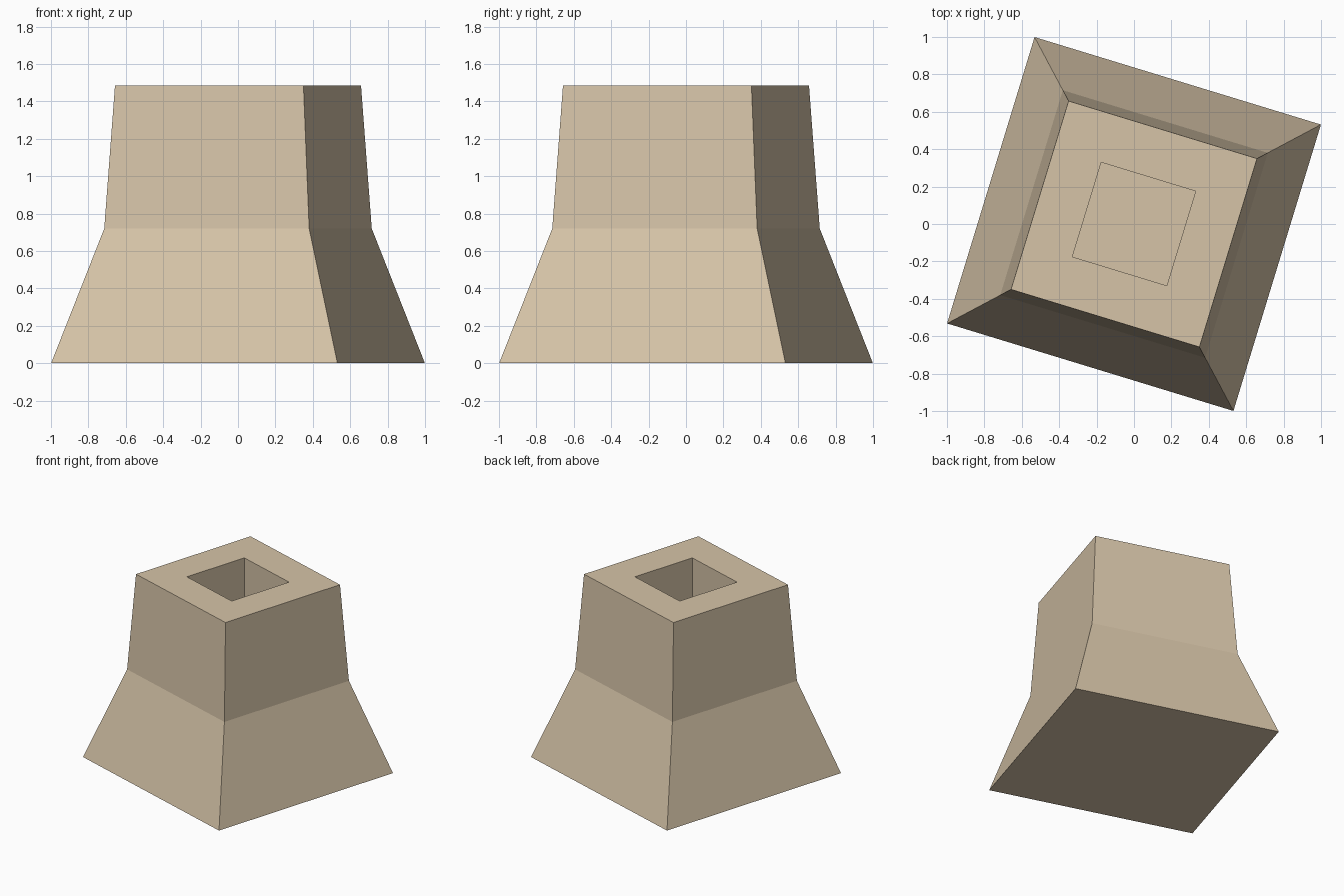
import bpy, bmesh, math

cube = bpy.data.objects.get("Cube")
if cube:
    bpy.data.objects.remove(cube, do_unlink=True)

# Sandstone material
stone = bpy.data.materials.new("sandstone")
stone.use_nodes = True
colour = (0.67, 0.55, 0.39, 1)
stone.diffuse_color = colour
stone.node_tree.nodes["Principled BSDF"].inputs["Base Color"].default_value = colour

# Square cross-sections as (corner radius, height): flared skirt, tapered neck, square socket
SECTIONS = [(1.132, 0), (0.81, 0.72), (0.745, 1.485), (0.373, 1.485), (0.373, 0.72)]
TURN = math.atan2(0.532, 1)

bm = bmesh.new()


def square_ring(radius, z):
    angles = [TURN + i * math.pi / 2 for i in range(4)]
    return [bm.verts.new((radius * math.sin(a), -radius * math.cos(a), z)) for a in angles]


rings = [square_ring(r, z) for r, z in SECTIONS]
for low, high in zip(rings, rings[1:]):
    for i in range(4):
        j = (i + 1) % 4
        bm.faces.new((low[i], low[j], high[j], high[i]))

# Underside and socket floor
bm.faces.new(rings[0][::-1])
bm.faces.new(rings[-1])
bmesh.ops.recalc_face_normals(bm, faces=bm.faces)

mesh = bpy.data.meshes.new("socketed_pedestal")
bm.to_mesh(mesh)
bm.free()
mesh.materials.append(stone)
pedestal = bpy.data.objects.new("socketed_pedestal", mesh)
bpy.context.collection.objects.link(pedestal)
